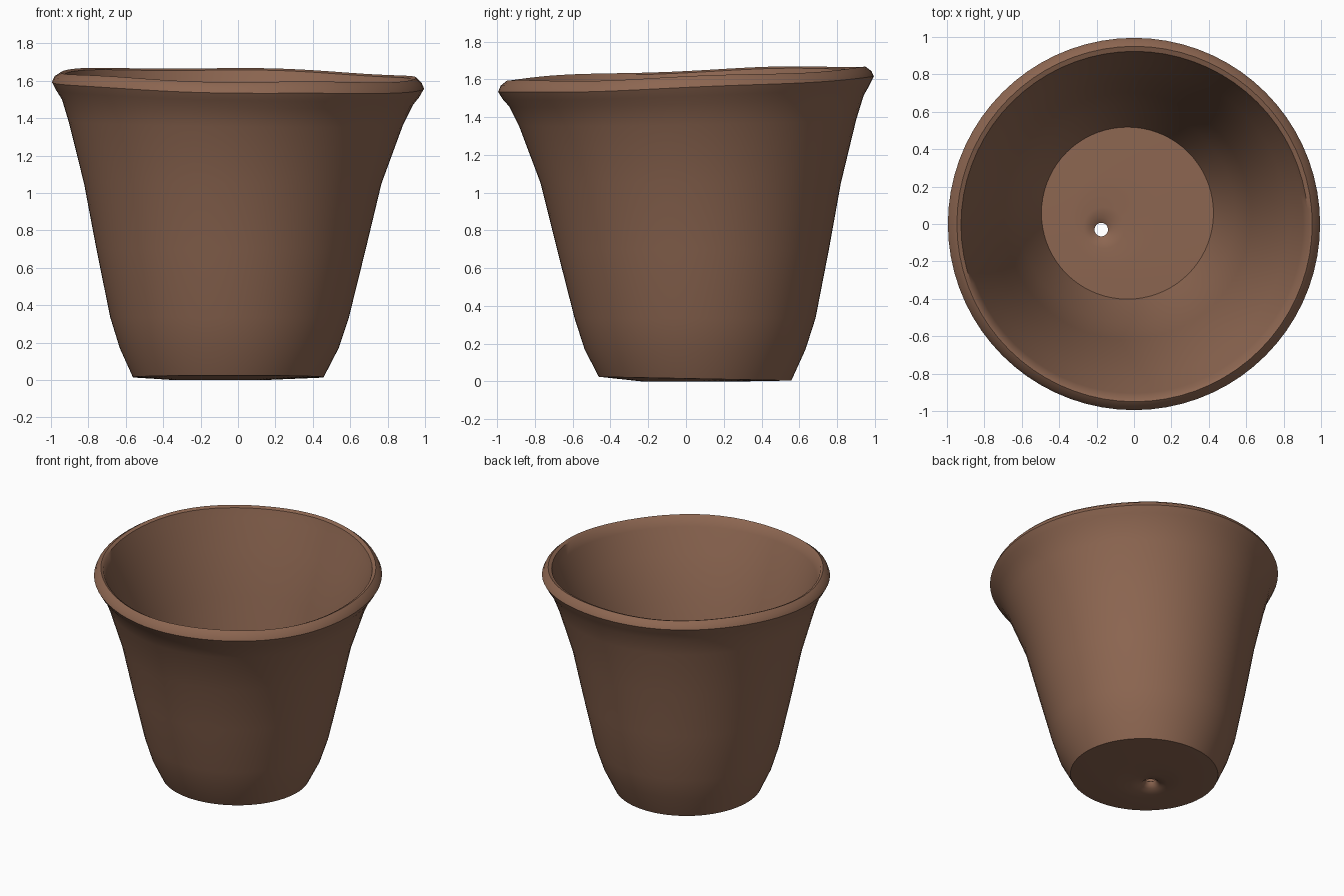
import bpy, bmesh, math

SEG = 72
clay = bpy.data.materials.new("brown clay")
clay.diffuse_color = (0.265, 0.133, 0.082, 1)

# Rings of the closed wall profile: radius, height, centre x, centre y,
# and tilt of the ring along x and y (the pot is hand-made and leans a little)
HX, HY = -0.175, -0.03
RINGS = [
    # drain hole and underside
    (0.036, 0.060, HX, HY, 0, 0),
    (0.042, 0.040, HX, HY, 0, 0),
    (0.065, 0.020, HX, HY, 0, 0),
    (0.13, 0.005, -0.15, -0.02, 0, 0),
    (0.25, 0.000, -0.10, 0.02, 0, 0),
    (0.51, 0.015, -0.052, 0.048, 0, -0.01),
    # outer wall
    (0.585, 0.17, -0.047, 0.048, 0, 0),
    (0.638, 0.335, -0.045, 0.048, 0, 0),
    (0.72, 0.70, -0.037, 0.037, 0, 0),
    (0.795, 1.05, -0.028, 0.025, 0, 0),
    (0.893, 1.37, -0.012, 0.008, -0.01, 0.015),
    (0.938, 1.485, -0.003, 0.003, -0.015, 0.03),
    # rim
    (0.970, 1.530, -0.002, 0.00, -0.02, 0.035),
    (0.995, 1.575, 0.000, 0.00, -0.02, 0.04),
    (0.982, 1.605, 0.000, 0.00, -0.02, 0.037),
    (0.950, 1.630, 0.003, 0.00, -0.018, 0.035),
    (0.928, 1.620, 0.003, -0.005, -0.018, 0.035),
    (0.905, 1.555, 0.000, 0.00, -0.018, 0.03),
    # inner wall
    (0.835, 1.37, -0.012, 0.008, -0.01, 0.015),
    (0.735, 1.05, -0.028, 0.027, 0, 0),
    (0.66, 0.70, -0.035, 0.042, 0, 0),
    (0.58, 0.35, -0.038, 0.052, 0, 0),
    (0.46, 0.08, -0.035, 0.058, 0, 0),
    # floor
    (0.25, 0.085, -0.10, 0.02, 0, 0),
    (0.11, 0.085, -0.16, -0.02, 0, 0),
    (0.065, 0.078, HX, HY, 0, 0),
]

bm = bmesh.new()
rings = []
for r, z, cx, cy, tx, ty in RINGS:
    ring = []
    for i in range(SEG):
        a = 2 * math.pi * i / SEG
        c, s = math.cos(a), math.sin(a)
        # slight waviness of the rim
        wave = 0.005 * math.sin(5 * a + 1) * max(0, z - 1.5) / 0.13
        ring.append(bm.verts.new((cx + r * c, cy + r * s,
                                  z + tx * c + ty * s + wave)))
    rings.append(ring)

for k, lo in enumerate(rings):
    hi = rings[(k + 1) % len(rings)]
    for i in range(SEG):
        j = (i + 1) % SEG
        bm.faces.new((lo[i], lo[j], hi[j], hi[i]))
bmesh.ops.recalc_face_normals(bm, faces=bm.faces[:])

low = min(v.co.z for v in bm.verts)
bmesh.ops.translate(bm, verts=bm.verts[:], vec=(0, 0, -low))

mesh = bpy.data.meshes.new("flower_pot")
bm.to_mesh(mesh)
bm.free()
mesh.materials.append(clay)
pot = bpy.data.objects.new("flower_pot", mesh)
bpy.context.collection.objects.link(pot)

# Smooth walls, crisp base and floor edges
bpy.context.view_layer.objects.active = pot
pot.select_set(True)
bpy.ops.object.shade_smooth_by_angle(angle=math.radians(45))
